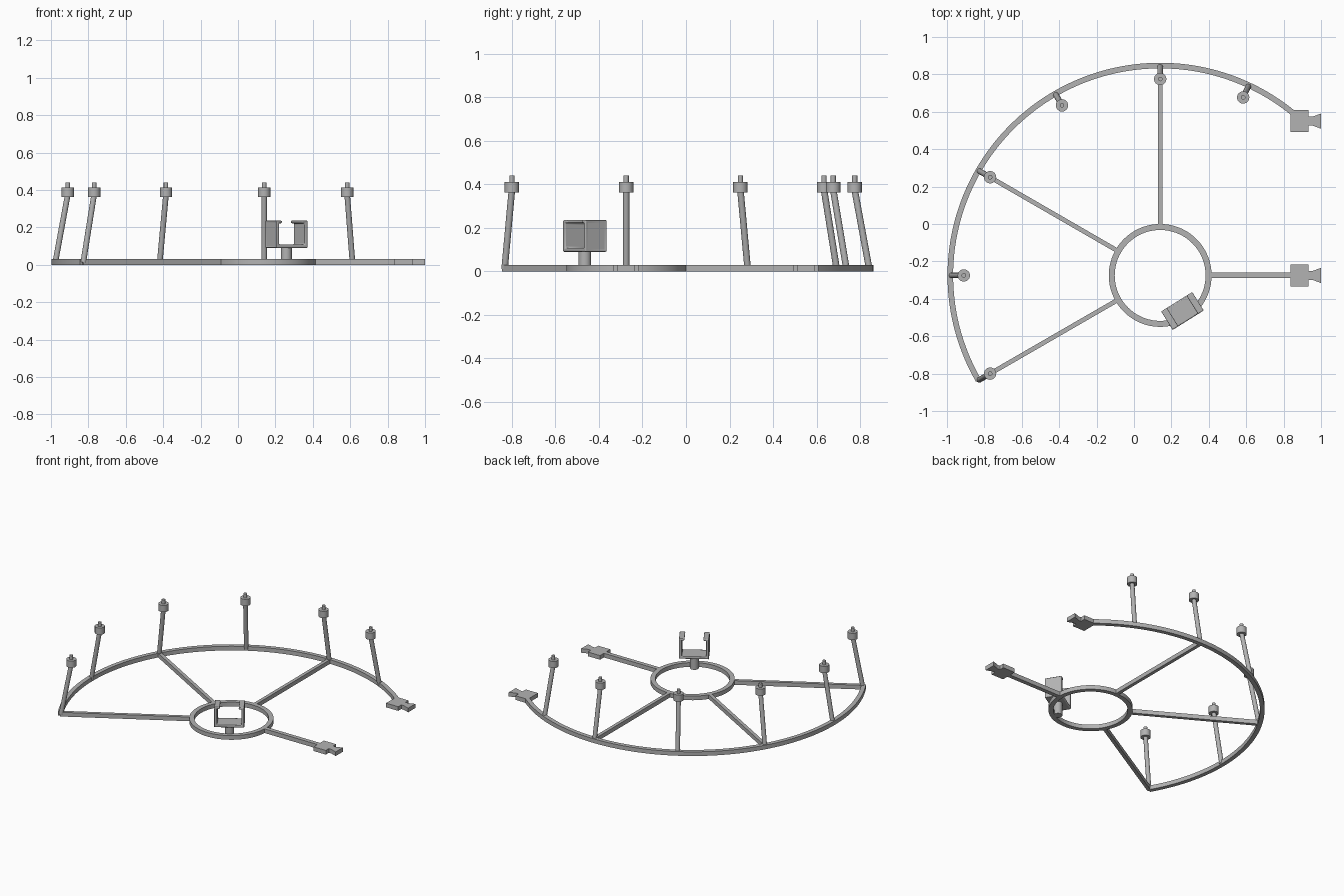
import bpy, bmesh
from math import cos, sin, radians, pi
from mathutils import Vector, Matrix

cube = bpy.data.objects.get("Cube")
if cube:
    bpy.data.objects.remove(cube, do_unlink=True)

grey = bpy.data.materials.new("plain grey")
grey.use_nodes = True
grey.diffuse_color = (0.45, 0.45, 0.45, 1)
grey.node_tree.nodes["Principled BSDF"].inputs["Base Color"].default_value = (0.45, 0.45, 0.45, 1)

HUB = Vector((0.14, -0.275, 0))
RAIL = 0.03          # height of the flat frame
ARC_R = 1.122        # middle of the outer rail
RING_R = 0.259       # middle of the inner ring


def polar(r, deg, z=0.0):
    a = radians(deg)
    return HUB + Vector((r * cos(a), r * sin(a), z))


def finish(name, bm):
    bmesh.ops.recalc_face_normals(bm, faces=bm.faces)
    me = bpy.data.meshes.new(name)
    bm.to_mesh(me)
    bm.free()
    ob = bpy.data.objects.new(name, me)
    bpy.context.collection.objects.link(ob)
    me.materials.append(grey)
    bpy.ops.object.select_all(action='DESELECT')
    ob.select_set(True)
    bpy.context.view_layer.objects.active = ob
    bpy.ops.object.shade_smooth_by_angle(angle=radians(30))
    return ob


def band(name, r, width, start, end, steps):
    """Flat rail of rectangular section swept around the hub."""
    bm = bmesh.new()
    closed = end - start == 360
    loops = []
    for i in range(steps if closed else steps + 1):
        a = start + (end - start) * i / steps
        loops.append([bm.verts.new(polar(r + s * width / 2, a, z))
                      for s, z in ((-1, 0), (1, 0), (1, RAIL), (-1, RAIL))])
    pairs = list(zip(loops, loops[1:]))
    if closed:
        pairs.append((loops[-1], loops[0]))
    else:
        bm.faces.new(loops[0])
        bm.faces.new(loops[-1])
    for p, q in pairs:
        for k in range(4):
            n = (k + 1) % 4
            bm.faces.new((p[k], p[n], q[n], q[k]))
    return finish(name, bm)


def prism(name, points, depth, matrix):
    """Extrude a flat outline along its local z, then place it."""
    bm = bmesh.new()
    face = bm.faces.new([bm.verts.new((x, y, 0)) for x, y in points])
    out = bmesh.ops.extrude_face_region(bm, geom=[face])
    bmesh.ops.translate(bm, vec=(0, 0, depth),
                        verts=[v for v in out["geom"] if isinstance(v, bmesh.types.BMVert)])
    bm.transform(matrix)
    return finish(name, bm)


def rod(name, a, b, r, sides=24):
    """Round bar between two points."""
    bm = bmesh.new()
    d = b - a
    turn = d.to_track_quat('Z', 'Y').to_matrix().to_4x4()
    bmesh.ops.create_cone(bm, cap_ends=True, segments=sides, radius1=r, radius2=r,
                          depth=d.length, matrix=Matrix.Translation((a + b) / 2) @ turn)
    return finish(name, bm)


# Flat frame: outer rail, inner ring and spokes
band("outer_rail", ARC_R, 0.03, 49, 210, 96)
band("inner_ring", RING_R, 0.032, 0, 360, 72)


def spoke(name, deg, start, end, width):
    h = width / 2
    place = Matrix.Translation(HUB) @ Matrix.Rotation(radians(deg), 4, 'Z')
    prism(name, [(start, -h), (end, -h), (end, h), (start, h)], RAIL, place)


for n, deg in enumerate((90, 150, 210)):
    spoke(f"spoke_{n + 1}", deg, RING_R, ARC_R, 0.024)
spoke("connector_spoke", 0, RING_R, 0.72, 0.03)

# End connectors: square block with a flared tongue
half = [(0.837, 0.059), (0.934, 0.059), (0.934, 0.024), (0.955, 0.024), (1.0, 0.041)]
outline = half + [(x, -y) for x, y in reversed(half)]
for name, y in (("front_connector", HUB.y), ("back_connector", 0.55)):
    prism(name, outline, RAIL, Matrix.Translation((0, y, 0)))

# Leaning posts with a collar and a pin
for n, deg in enumerate((65, 120, 90, 150, 180, 210)):
    rod(f"post_{n + 1}", polar(1.117, deg, 0.012), polar(1.051, deg, 0.37), 0.015)
    rod(f"collar_{n + 1}", polar(1.05, deg, 0.363), polar(1.05, deg, 0.412), 0.033)
    rod(f"pin_{n + 1}", polar(1.05, deg, 0.41), polar(1.05, deg, 0.44), 0.012)

# Clip on the inner ring: stem and U-shaped holder with inward lips
clip = Vector((0.259, -0.465, 0))
rod("clip_stem", clip, clip + Vector((0, 0, 0.095)), 0.029)
side = [(0.1, 0.09), (0.1, 0.236), (0.062, 0.236), (0.062, 0.222), (0.08, 0.222), (0.08, 0.108)]
place = (Matrix.Translation(clip) @ Matrix.Rotation(radians(32), 4, 'Z')
         @ Matrix.Rotation(pi / 2, 4, 'X') @ Matrix.Translation((0, 0, -0.058)))
holder = prism("clip_holder", side + [(-x, z) for x, z in reversed(side)], 0.116, place)

# Shallow recess in the outer face of each holder arm
bm = bmesh.new()
bm.from_mesh(holder.data)
across = Vector((cos(radians(32)), sin(radians(32)), 0))
arms = [f for f in bm.faces if abs(f.normal.dot(across)) > 0.99
        and abs((f.calc_center_median() - clip).dot(across)) > 0.09]
bmesh.ops.inset_individual(bm, faces=arms, thickness=0.016, depth=-0.004)
bm.to_mesh(holder.data)
bm.free()
bevel = holder.modifiers.new("soft_edges", 'BEVEL')
bevel.width = 0.006
bevel.segments = 3
bevel.limit_method = 'ANGLE'
bevel.angle_limit = radians(60)
